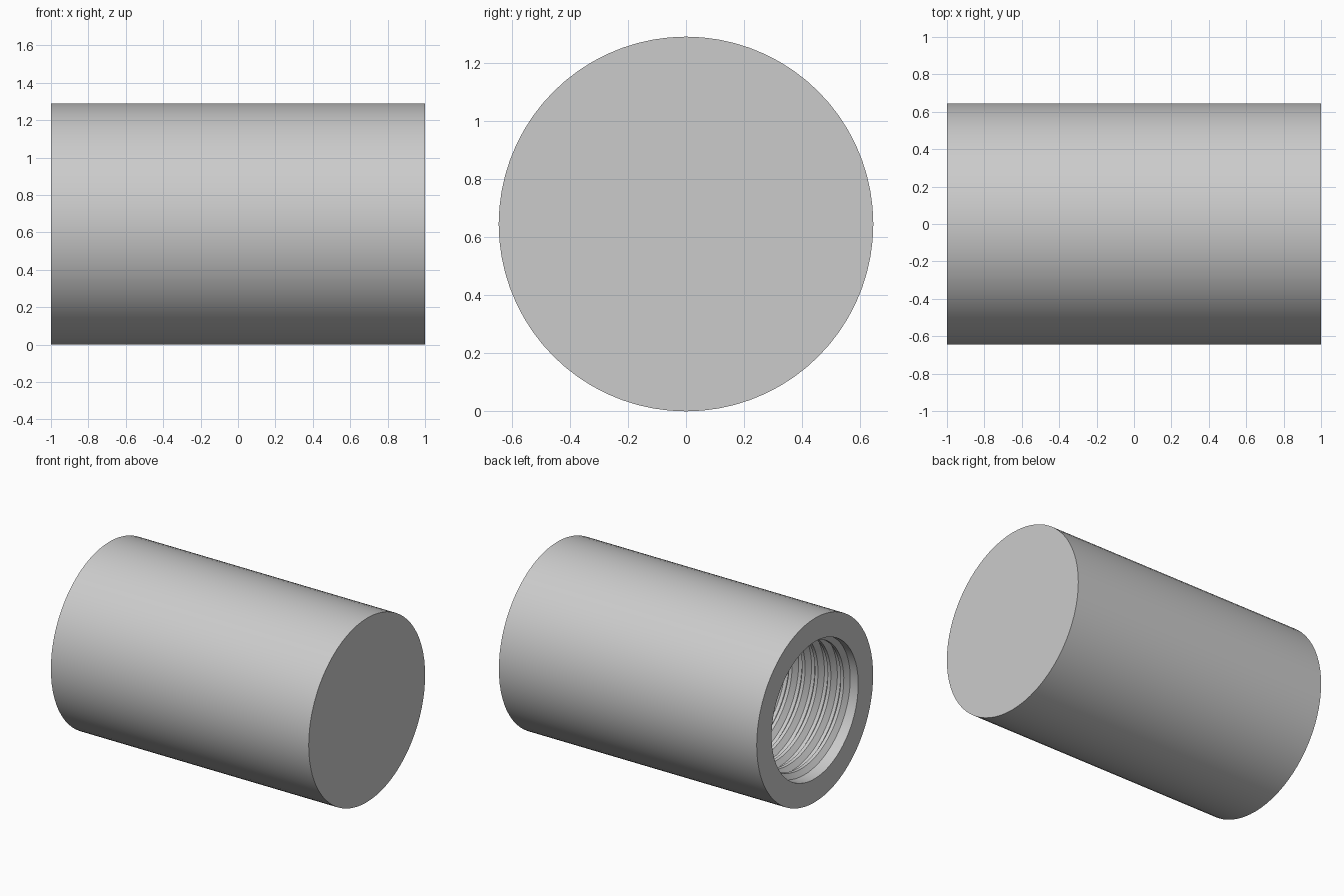
import bpy, bmesh, math

RADIUS, BORE = 0.645, 0.48
MOUTH, FLOOR, END = -1.0, 0.8, 1.0
SIDES = 72
PITCH, DEPTH = 0.1, 0.035

cube = bpy.data.objects.get("Cube")
if cube:
    bpy.data.objects.remove(cube, do_unlink=True)

grey = bpy.data.materials.new("plain grey")
grey.use_nodes = True
grey.diffuse_color = (0.6, 0.6, 0.6, 1)
grey.node_tree.nodes["Principled BSDF"].inputs["Base Color"].default_value = (0.6, 0.6, 0.6, 1)


def finish(bm, name):
    bmesh.ops.recalc_face_normals(bm, faces=bm.faces)
    mesh = bpy.data.meshes.new(name)
    bm.to_mesh(mesh)
    bm.free()
    mesh.materials.append(grey)
    obj = bpy.data.objects.new(name, mesh)
    bpy.context.collection.objects.link(obj)
    obj.location.z = RADIUS
    bpy.ops.object.select_all(action='DESELECT')
    obj.select_set(True)
    bpy.context.view_layer.objects.active = obj
    bpy.ops.object.shade_smooth_by_angle(angle=math.radians(30))
    return obj


# Closed cylinder with a blind bore, turned from one half section
bm = bmesh.new()
section = [(END, 0), (END, RADIUS), (MOUTH, RADIUS), (MOUTH, BORE), (FLOOR, BORE), (FLOOR, 0)]
verts = [bm.verts.new((x, 0, r)) for x, r in section]
edges = [bm.edges.new(pair) for pair in zip(verts, verts[1:])]
bmesh.ops.spin(bm, geom=verts + edges, cent=(0, 0, 0), axis=(1, 0, 0),
               angle=math.tau, steps=SIDES, use_duplicate=False)
bmesh.ops.remove_doubles(bm, verts=bm.verts, dist=0.0001)
finish(bm, "body")

# Helical inner thread with tapered ends
bm = bmesh.new()
profile = [(-0.4, -0.1), (-0.12, 1), (0.12, 1), (0.4, -0.1)]
start = MOUTH + 0.5 * PITCH
turns = int((FLOOR - start) / PITCH - 0.5)
count = turns * SIDES
previous = None
for i in range(count + 1):
    angle = math.tau * i / SIDES
    fade = min(1, i * 8 / SIDES, (count - i) * 8 / SIDES)
    ring = []
    for along, height in profile:
        h = DEPTH * height * (fade if height > 0 else 1)
        r = BORE - h
        ring.append(bm.verts.new((start + PITCH * (i / SIDES + along),
                                  r * math.cos(angle), r * math.sin(angle))))
    if previous:
        for k in range(len(profile) - 1):
            bm.faces.new((previous[k], previous[k + 1], ring[k + 1], ring[k]))
    previous = ring
thread = finish(bm, "inner_thread")

# Thread faces point towards the axis
facing = sum(p.normal.y * p.center.y + p.normal.z * p.center.z for p in thread.data.polygons)
if facing > 0:
    thread.data.flip_normals()
